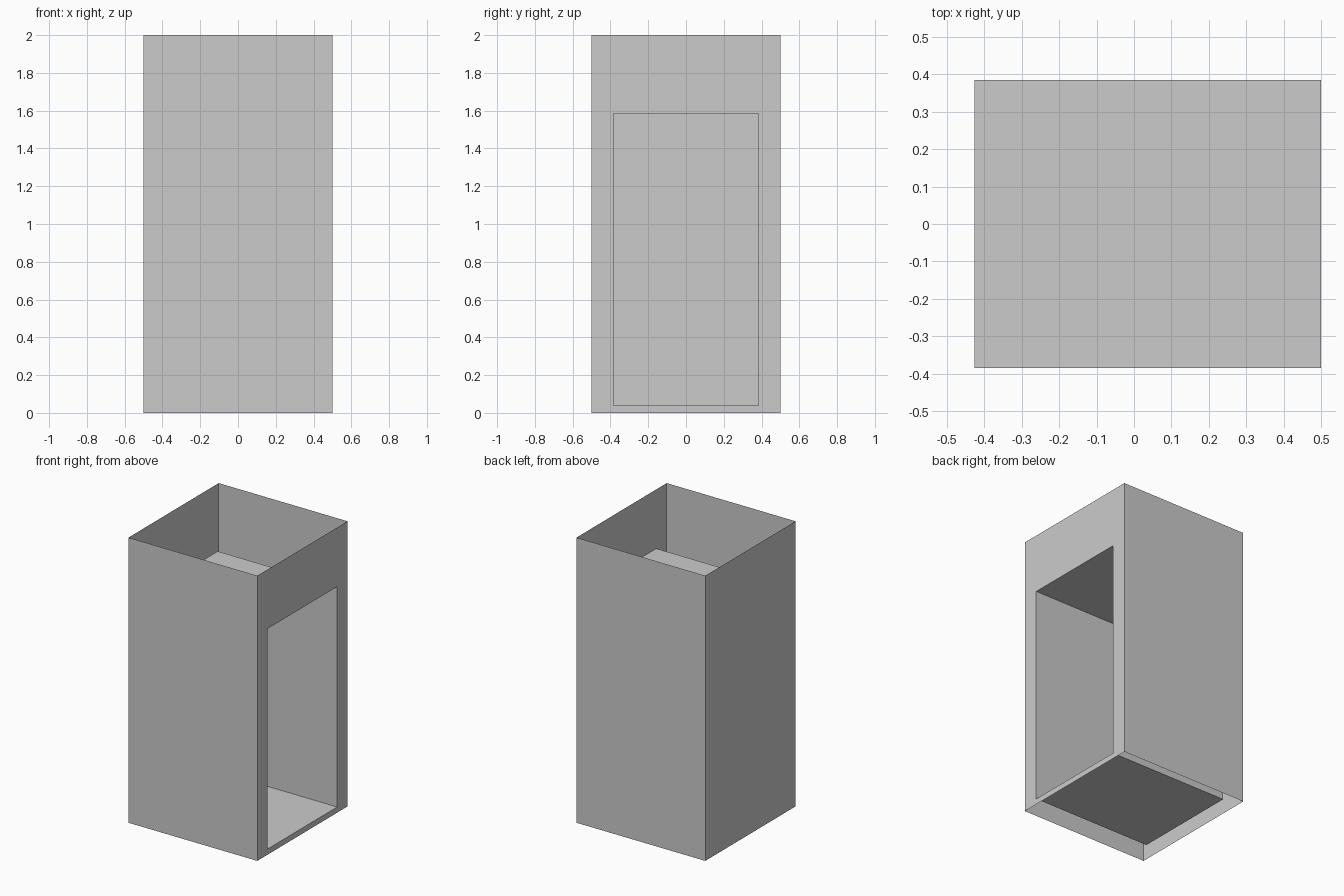
import bpy, bmesh
from mathutils import Matrix, Vector

if "Cube" in bpy.data.objects:
    bpy.data.objects.remove(bpy.data.objects["Cube"])

HALF, HEIGHT = 0.5, 2.0
OPEN_Y, OPEN_Z0, OPEN_Z1 = 0.385, 0.04, 1.585
RECESS_DEPTH = 0.927

bm = bmesh.new()

# Outer walls: a box without top and bottom
bmesh.ops.create_cube(bm, size=1.0, matrix=Matrix.Translation((0, 0, HEIGHT / 2))
                      @ Matrix.Diagonal((2 * HALF, 2 * HALF, HEIGHT, 1)))
bm.normal_update()
caps = [f for f in bm.faces if abs(f.normal.z) > 0.9]
bmesh.ops.delete(bm, geom=caps, context='FACES_ONLY')

# Opening in the right wall
panel = next(f for f in bm.faces if f.normal.x > 0.9)
bmesh.ops.inset_individual(bm, faces=[panel], thickness=0.1)
for v in panel.verts:
    v.co.y = OPEN_Y if v.co.y > 0 else -OPEN_Y
    v.co.z = OPEN_Z1 if v.co.z > HEIGHT / 2 else OPEN_Z0

# Recessed compartment: push the panel back
bm.normal_update()
recess = bmesh.ops.extrude_discrete_faces(bm, faces=[panel])['faces'][0]
bmesh.ops.translate(bm, verts=recess.verts[:], vec=Vector((-RECESS_DEPTH, 0, 0)))
bm.normal_update()

mesh = bpy.data.meshes.new("cabinet_shell")
bm.to_mesh(mesh)
bm.free()
cabinet = bpy.data.objects.new("cabinet_shell", mesh)
bpy.context.collection.objects.link(cabinet)
